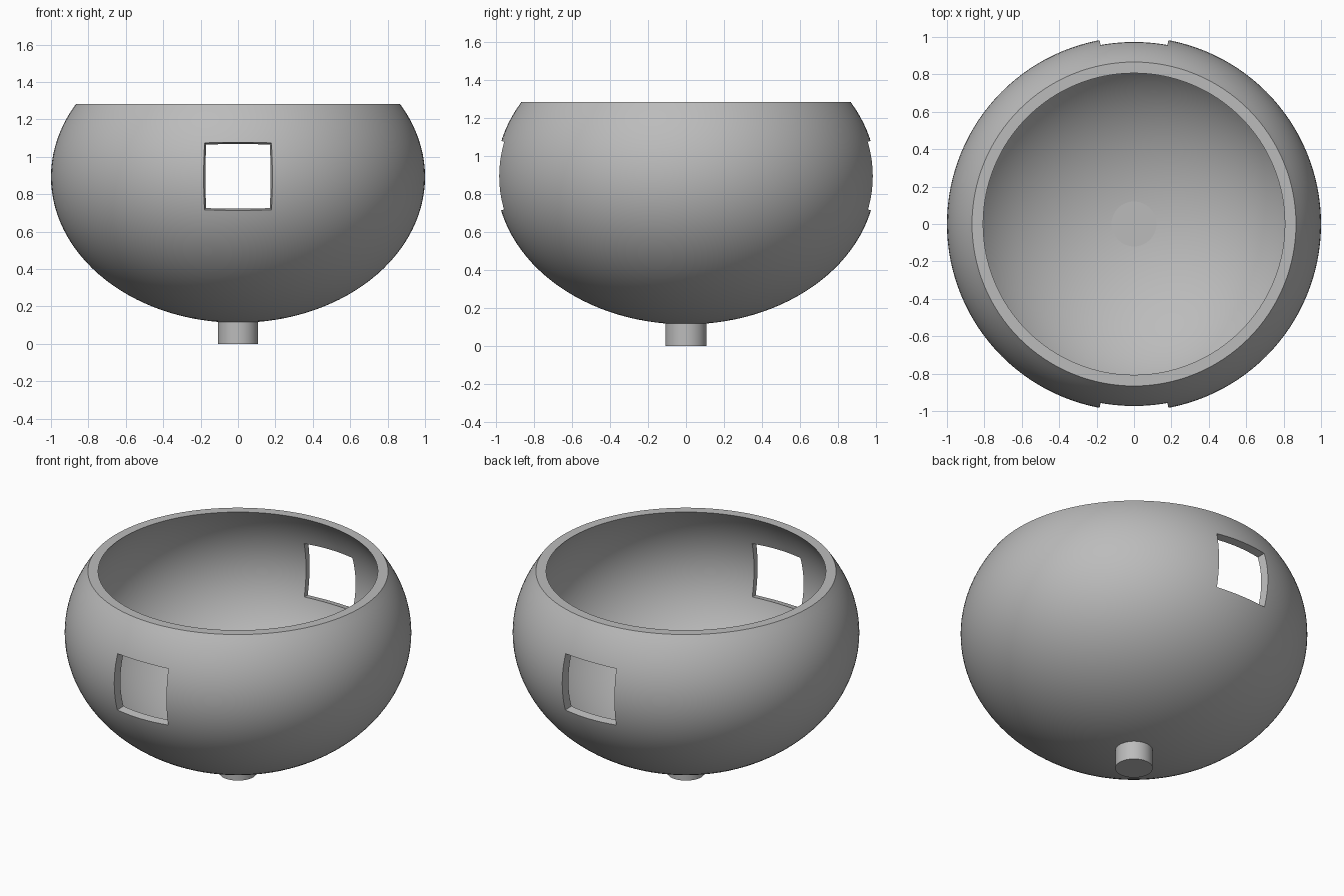
import bpy
import math
from mathutils import Vector

old = bpy.data.objects.get("Cube")
if old:
    bpy.data.objects.remove(old, do_unlink=True)

MID = 0.893          # height of the widest ring
RIM = 0.39           # rim height above the widest ring
OUTER = (1.0, 0.78)  # radius and half height of each ellipsoid
INNER = (0.95, 0.738)

grey = bpy.data.materials.new("plain grey")
grey.use_nodes = True
grey.diffuse_color = (0.5, 0.5, 0.5, 1)
grey.node_tree.nodes["Principled BSDF"].inputs["Base Color"].default_value = (0.5, 0.5, 0.5, 1)


def make(name, verts, faces):
    mesh = bpy.data.meshes.new(name)
    mesh.from_pydata(verts, [], faces)
    mesh.materials.append(grey)
    obj = bpy.data.objects.new(name, mesh)
    bpy.context.collection.objects.link(obj)
    return obj


def lathe(name, profile, sides):
    """Spin a profile that starts and ends on the vertical axis."""
    verts, faces = [(0, 0, profile[0][1])], []
    rings = profile[1:-1]
    for r, z in rings:
        for i in range(sides):
            a = math.tau * i / sides
            verts.append((r * math.cos(a), r * math.sin(a), z))
    verts.append((0, 0, profile[-1][1]))
    last = len(verts) - 1
    top = last - sides
    for i in range(sides):
        j = (i + 1) % sides
        faces.append((0, 1 + j, 1 + i))
        for k in range(len(rings) - 1):
            a, b = 1 + k * sides, 1 + (k + 1) * sides
            faces.append((a + i, a + j, b + j, b + i))
        faces.append((top + i, top + j, last))
    return make(name, verts, faces)


def arc(size, steps=40):
    """Ellipse points from the bottom pole up to the rim."""
    radius, height = size
    end = math.asin(RIM / height)
    angles = [-math.pi / 2 + (end + math.pi / 2) * i / steps for i in range(steps + 1)]
    return [(radius * math.cos(a), MID + height * math.sin(a)) for a in angles]


def smooth(obj):
    bpy.ops.object.select_all(action='DESELECT')
    obj.select_set(True)
    bpy.context.view_layer.objects.active = obj
    bpy.ops.object.shade_smooth_by_angle(angle=math.radians(30))


# Hollow bowl with a flat rim
bowl = lathe("bowl", arc(OUTER) + arc(INNER)[::-1], 128)

# Front and back windows, tapering towards the middle of the bowl
for name, side in (("front_window_cutter", -1), ("back_window_cutter", 1)):
    corners = []
    for depth in (0.5, 1.2):
        h = 0.187 * depth
        corners += [(x * h, side * depth, MID + 0.003 + z * h)
                    for x, z in ((-1, -1), (1, -1), (1, 1), (-1, 1))]
    quads = [(0, 1, 2, 3), (7, 6, 5, 4)]
    quads += [(i, i + 4, (i + 1) % 4 + 4, (i + 1) % 4) for i in range(4)]
    if side < 0:
        quads = [q[::-1] for q in quads]
    cutter = make(name, [Vector(c) for c in corners], quads)
    cutter.hide_render = True
    cutter.hide_set(True)
    cutter.display_type = 'WIRE'
    cut = bowl.modifiers.new(name, 'BOOLEAN')
    cut.operation = 'DIFFERENCE'
    cut.solver = 'EXACT'
    cut.object = cutter

# Apply the cuts so the sharp edges can be marked
depsgraph = bpy.context.evaluated_depsgraph_get()
cut_mesh = bpy.data.meshes.new_from_object(bowl.evaluated_get(depsgraph))
bowl.modifiers.clear()
bowl.data = cut_mesh
for obj in [o for o in bpy.data.objects if o.name.endswith("_cutter")]:
    bpy.data.objects.remove(obj, do_unlink=True)
smooth(bowl)

# Short round stem under the bowl
smooth(lathe("stem", [(0, 0), (0.108, 0), (0.108, 0.13), (0, 0.13)], 48))

# Shallow disc in the bottom of the bowl
floor = MID - INNER[1]
smooth(lathe("floor_disc", [(0, floor - 0.01), (0.12, floor - 0.01),
                            (0.12, floor + 0.007), (0, floor + 0.007)], 48))
